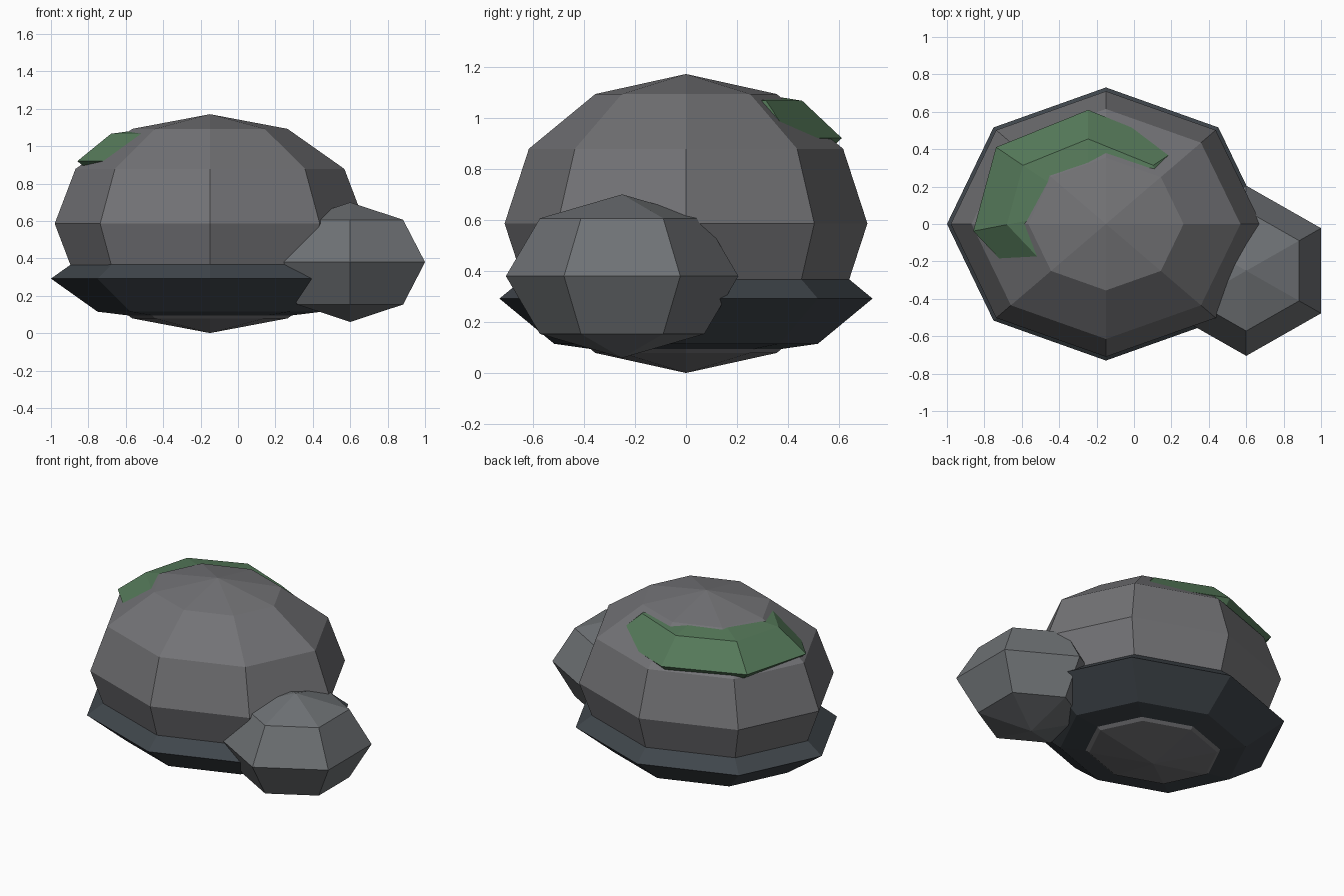
import bpy, bmesh
from math import sin, cos, pi

if "Cube" in bpy.data.objects:
    bpy.data.objects.remove(bpy.data.objects["Cube"])


def material(name, rgb):
    m = bpy.data.materials.new(name)
    m.diffuse_color = (*rgb, 1)
    m.use_nodes = True
    m.node_tree.nodes["Principled BSDF"].inputs["Base Color"].default_value = m.diffuse_color
    return m


def boulder(name, centre, radii, sides, rings, mat):
    """Faceted ellipsoid; the first meridian points to +y."""
    bm = bmesh.new()
    cx, cy, cz = centre
    rx, ry, rz = radii
    top = bm.verts.new((cx, cy, cz + rz))
    bottom = bm.verts.new((cx, cy, cz - rz))
    rows = []
    for i in range(1, rings):
        p = pi * i / rings
        rows.append([bm.verts.new((cx + rx * sin(p) * cos(pi / 2 + 2 * pi * j / sides),
                                   cy + ry * sin(p) * sin(pi / 2 + 2 * pi * j / sides),
                                   cz + rz * cos(p))) for j in range(sides)])
    for j in range(sides):
        k = (j + 1) % sides
        bm.faces.new((top, rows[0][j], rows[0][k]))
        bm.faces.new((bottom, rows[-1][k], rows[-1][j]))
        for a, b in zip(rows, rows[1:]):
            bm.faces.new((a[j], b[j], b[k], a[k]))
    bmesh.ops.recalc_face_normals(bm, faces=bm.faces)
    me = bpy.data.meshes.new(name)
    bm.to_mesh(me)
    bm.free()
    me.materials.append(mat)
    ob = bpy.data.objects.new(name, me)
    bpy.context.collection.objects.link(ob)
    return ob


stone = material("stone", (0.17, 0.17, 0.18))
stone_light = material("small_stone", (0.16, 0.17, 0.18))
wet = material("dark_stone", (0.05, 0.06, 0.07))
moss = material("moss", (0.09, 0.19, 0.10))

# Large rock
boulder("main_rock", (-0.15, 0, 0.586), (0.83, 0.71, 0.585), 8, 6, stone)
# Dark flattened base showing as a skirt
boulder("base_band", (-0.15, 0, 0.292), (0.85, 0.73, 0.25), 8, 4, wet)
# Small rock at front right
boulder("small_rock", (0.6, -0.25, 0.38), (0.462, 0.455, 0.32), 6, 4, stone_light)
# Moss patch emerging from the back left shoulder
boulder("moss_patch", (-0.245, 0.08, 0.92), (0.63, 0.53, 0.207), 7, 4, moss)
